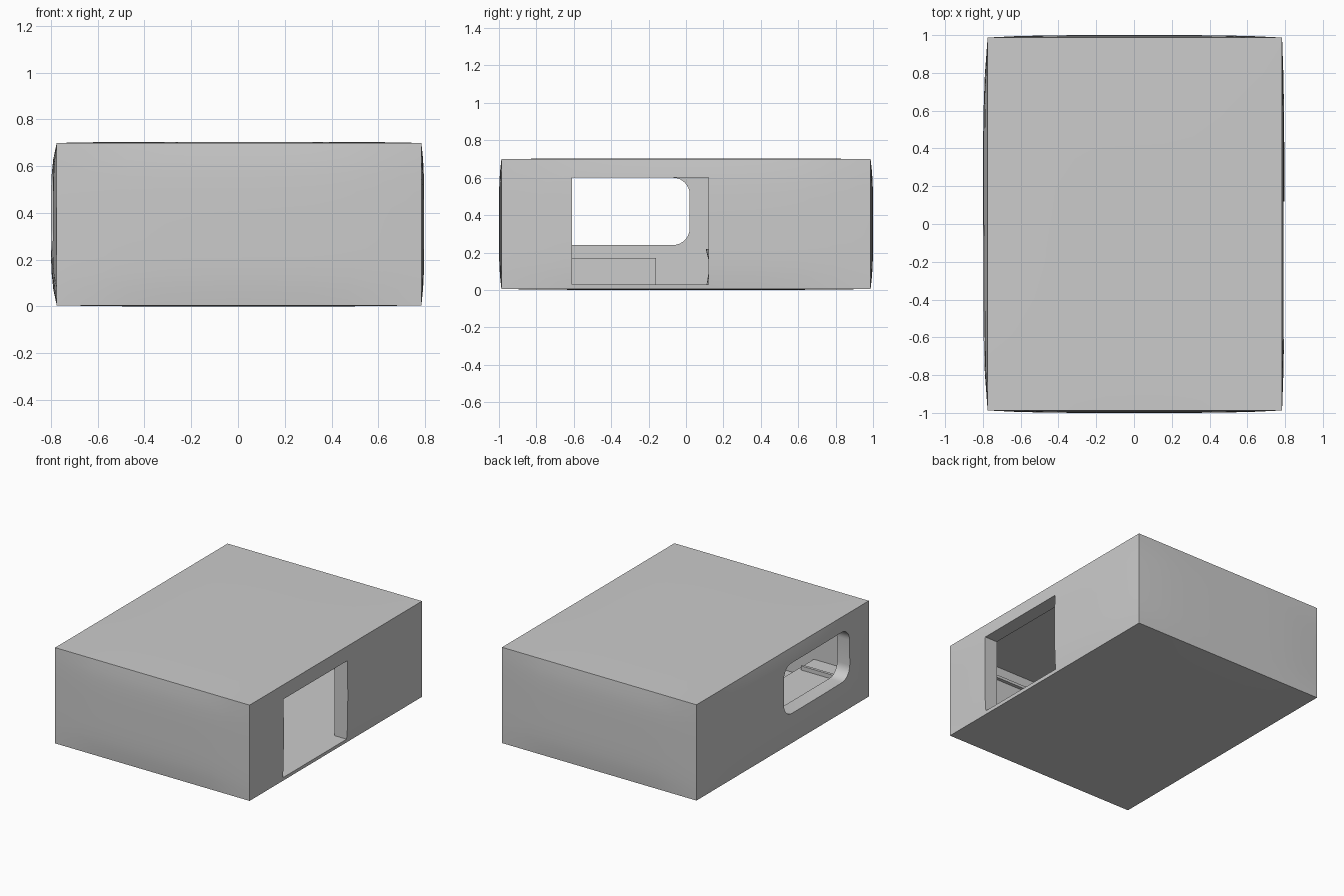
import bpy, bmesh, math
from mathutils import Vector

if "Cube" in bpy.data.objects:
    bpy.data.objects.remove(bpy.data.objects["Cube"])


def make_object(name, bm):
    bmesh.ops.recalc_face_normals(bm, faces=bm.faces[:])
    mesh = bpy.data.meshes.new(name)
    bm.to_mesh(mesh)
    bm.free()
    ob = bpy.data.objects.new(name, mesh)
    bpy.context.collection.objects.link(ob)
    return ob


def box(name, lo, hi):
    bm = bmesh.new()
    bmesh.ops.create_cube(bm, size=1)
    for v in bm.verts:
        v.co = Vector([(a + b) / 2 + c * (b - a) for a, b, c in zip(lo, hi, v.co)])
    return make_object(name, bm)


def rounded_window(name, x0, x1, y0, y1, z0, z1, r, steps=8):
    bm = bmesh.new()
    pts = []
    corners = [(y1 - r, z1 - r), (y0 + r, z1 - r), (y0 + r, z0 + r), (y1 - r, z0 + r)]
    for i, (cy, cz) in enumerate(corners):
        for k in range(steps + 1):
            a = math.pi / 2 * (i + k / steps)
            pts.append((x0, cy + r * math.cos(a), cz + r * math.sin(a)))
    face = bm.faces.new([bm.verts.new(p) for p in pts])
    ext = bmesh.ops.extrude_face_region(bm, geom=[face])
    moved = [g for g in ext["geom"] if isinstance(g, bmesh.types.BMVert)]
    bmesh.ops.translate(bm, verts=moved, vec=(x1 - x0, 0, 0))
    return make_object(name, bm)


# Outer cabin body: block with slightly bulging faces
bm = bmesh.new()
bmesh.ops.create_cube(bm, size=2)
bmesh.ops.subdivide_edges(bm, edges=bm.edges[:], cuts=9, use_grid_fill=True)


def swell(a, b):
    return (1 - a ** 4) * (1 - b ** 4)


for v in bm.verts:
    x, y, z = v.co
    bx = 0.775 + 0.025 * swell(y, z) if x < 0 else 0.784 + 0.012 * swell(y, z)
    by = 0.987 + 0.013 * swell(x, z)
    bz = 0.347 + 0.005 * swell(x, y)
    v.co = (x * bx, y * by, 0.352 + z * bz)
body = make_object("cabin_shell", bm)

# Cutters: inner room, doorway and window
cutters = [
    box("room_cutter", (-0.69, -0.965, 0.03), (0.69, 0.97, 0.675)),
    box("door_cutter", (0.6, -0.61, 0.03), (0.9, 0.12, 0.6)),
    rounded_window("window_cutter", -0.9, -0.6, -0.745, 0.02, 0.24, 0.6, 0.09),
]
for c in cutters:
    c.hide_render = True
    mod = body.modifiers.new(c.name, "BOOLEAN")
    mod.operation = "DIFFERENCE"
    mod.solver = "EXACT"
    mod.object = c

bpy.context.view_layer.objects.active = body
body.select_set(True)
for m in list(body.modifiers):
    bpy.ops.object.modifier_apply(modifier=m.name)
bpy.ops.object.shade_smooth_by_angle(angle=math.radians(15))
for c in cutters:
    bpy.data.objects.remove(c)

# Interior: bench under the window, strip across it, overhead rail
box("bench", (-0.69, -0.965, 0.03), (-0.35, -0.16, 0.17))
box("bench_strip", (-0.69, -0.80, 0.17), (-0.375, -0.78, 0.20))
box("overhead_rail", (-0.1, -0.965, 0.575), (0.5, -0.94, 0.595))

# Small waisted stool beside the doorway
bm = bmesh.new()
rings = []
for z, r in [(0.03, 0.10), (0.09, 0.09), (0.16, 0.09), (0.22, 0.105)]:
    rings.append([bm.verts.new((-0.5 + r * math.cos(i * math.pi / 12),
                                0.21 + r * math.sin(i * math.pi / 12), z)) for i in range(24)])
for a, b in zip(rings, rings[1:]):
    for i in range(24):
        j = (i + 1) % 24
        bm.faces.new((a[i], a[j], b[j], b[i]))
bm.faces.new(rings[0])
bm.faces.new(rings[-1])
make_object("stool", bm)
